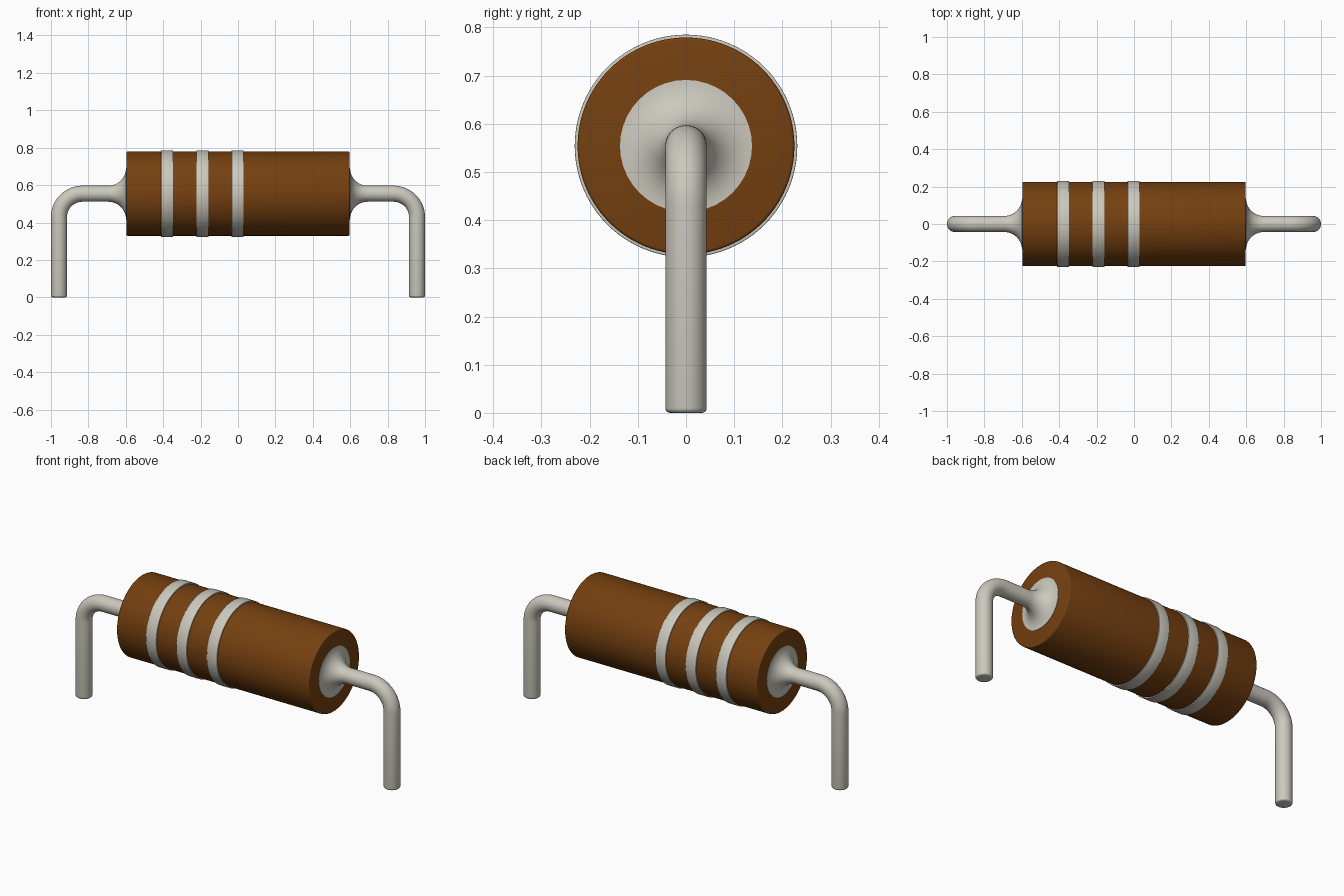
import bpy
import bmesh
import math
from mathutils import Vector

cube = bpy.data.objects.get("Cube")
if cube:
    bpy.data.objects.remove(cube, do_unlink=True)

AXIS_Z = 0.554      # height of the body axis
WIRE_R = 0.043      # lead wire radius
LEG_X = 1 - WIRE_R  # centreline of the vertical legs
BEND_R = 0.125      # centreline radius of the bend


def material(name, rgb):
    mat = bpy.data.materials.new(name)
    mat.use_nodes = True
    mat.diffuse_color = (*rgb, 1)
    bsdf = mat.node_tree.nodes["Principled BSDF"]
    bsdf.inputs["Base Color"].default_value = (*rgb, 1)
    bsdf.inputs["Roughness"].default_value = 0.6
    return mat


def sweep(name, stations, mat, sides):
    """Skin rings given as (x, z, radius, downward angle of travel)."""
    bm = bmesh.new()
    rings = []
    for x, z, r, a in stations:
        up = Vector((math.sin(a), 0, math.cos(a)))
        side = Vector((0, 1, 0))
        rings.append([bm.verts.new(Vector((x, 0, z)) + r * (up * math.cos(t) + side * math.sin(t)))
                      for t in (2 * math.pi * i / sides for i in range(sides))])
    for a, b in zip(rings, rings[1:]):
        for i in range(sides):
            j = (i + 1) % sides
            bm.faces.new((a[i], a[j], b[j], b[i]))
    bm.faces.new(rings[0])
    bm.faces.new(rings[-1])
    bmesh.ops.recalc_face_normals(bm, faces=bm.faces)
    mesh = bpy.data.meshes.new(name)
    bm.to_mesh(mesh)
    bm.free()
    mesh.materials.append(mat)
    ob = bpy.data.objects.new(name, mesh)
    bpy.context.collection.objects.link(ob)
    bpy.ops.object.select_all(action='DESELECT')
    ob.select_set(True)
    bpy.context.view_layer.objects.active = ob
    bpy.ops.object.shade_smooth_by_angle(angle=math.radians(50))
    return ob


def drum(name, x0, x1, r, bevel, mat):
    """Cylinder along x with softened rims."""
    steps = [math.radians(d) for d in (0, 30, 60, 90)]
    left = [(x0 + bevel * (1 - math.sin(t)), r - bevel * (1 - math.cos(t))) for t in reversed(steps)]
    right = [(x1 - bevel * (1 - math.sin(t)), r - bevel * (1 - math.cos(t))) for t in steps]
    return sweep(name, [(x, AXIS_Z, rad, 0) for x, rad in left + right], mat, 96)


brown = material("brown ceramic", (0.178, 0.051, 0.005))
metal = material("light grey metal", (0.60, 0.58, 0.51))

# Body and its raised bands
drum("body", -0.597, 0.597, 0.225, 0.006, brown)
for i, x in enumerate((-0.379, -0.190, -0.002)):
    drum(f"band_{i + 1}", x - 0.032, x + 0.032, 0.231, 0.002, metal)

# Lead: concave flare at the body, bend, straight leg, rounded foot
flare_r = 0.094
stations = [(0.58, AXIS_Z, WIRE_R + flare_r, 0)]
for i in range(13):
    t = math.pi / 2 * i / 12
    stations.append((0.599 + flare_r * (1 - math.cos(t)), AXIS_Z,
                     WIRE_R + flare_r * (1 - math.sin(t)), 0))
for i in range(17):
    a = math.pi / 2 * i / 16
    stations.append((LEG_X - BEND_R + BEND_R * math.sin(a),
                     AXIS_Z - BEND_R + BEND_R * math.cos(a), WIRE_R, a))
foot = 0.01
for i in range(5):
    t = math.pi / 2 * i / 4
    stations.append((LEG_X, foot * (1 - math.sin(t)), WIRE_R - foot * (1 - math.cos(t)), math.pi / 2))
leads = sweep("wire_leads", stations, metal, 40)
leads.modifiers.new("Mirror", 'MIRROR').use_mirror_merge = False
